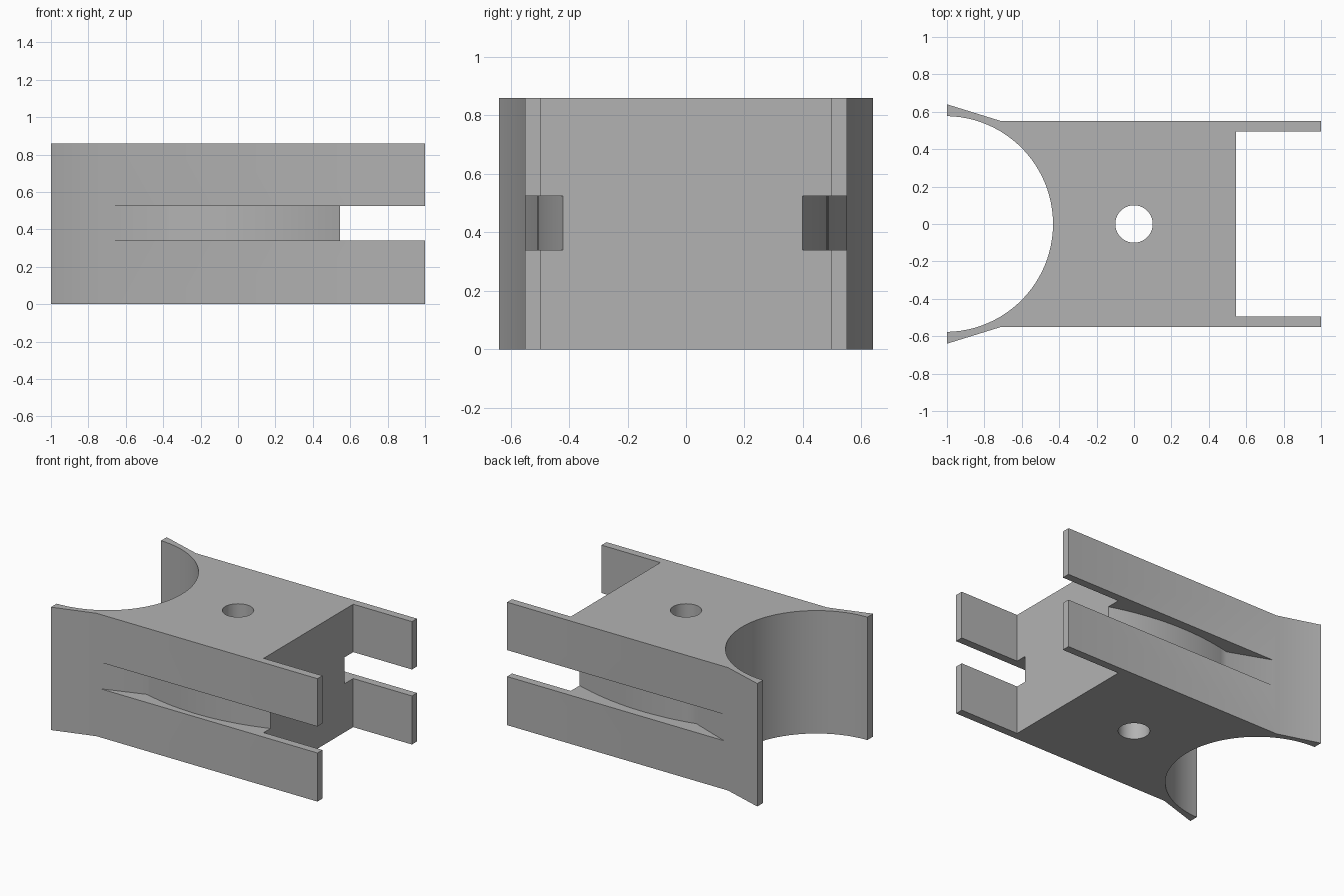
import bpy
import bmesh
from math import cos, sin, pi, radians, acos

if "Cube" in bpy.data.objects:
    bpy.data.objects.remove(bpy.data.objects["Cube"], do_unlink=True)

HEIGHT = 0.86
SLOT_LOW, SLOT_HIGH = 0.34, 0.525
WEB_END = 0.545          # where the solid web stops and the arms begin

grey = bpy.data.materials.new("plain grey")
grey.use_nodes = True
colour = (0.45, 0.45, 0.45, 1)
grey.diffuse_color = colour
grey.node_tree.nodes["Principled BSDF"].inputs["Base Color"].default_value = colour


def prism(name, outline, low, high):
    """Extrude a flat outline between two heights."""
    bm = bmesh.new()
    face = bm.faces.new([bm.verts.new((x, y, low)) for x, y in outline])
    top = bmesh.ops.extrude_face_region(bm, geom=[face])["geom"]
    for v in top:
        if isinstance(v, bmesh.types.BMVert):
            v.co.z = high
    bmesh.ops.recalc_face_normals(bm, faces=bm.faces)
    mesh = bpy.data.meshes.new(name)
    bm.to_mesh(mesh)
    bm.free()
    mesh.materials.append(grey)
    obj = bpy.data.objects.new(name, mesh)
    bpy.context.collection.objects.link(obj)
    return obj


# Body outline: round bay at one end, two flat arms at the other
radius, centre = 0.577, -1.01
start = acos((-1 - centre) / radius)
bay = [(centre + radius * cos(a), radius * sin(a))
       for a in (start * (1 - i / 24) for i in range(49))]
half = [(-1, 0.64), (-0.71, 0.55), (1, 0.55), (1, 0.495), (WEB_END, 0.495)]
mirrored = [(x, -y) for x, y in reversed(half)]
body = prism("clamp_body", half + mirrored + bay[::-1], 0, HEIGHT)


# Side slot: angled lead-in, gently bulging floor, open through the arms
def slot_outline(side, apex_x, apex_y, curve):
    floor = [(-0.39 + (WEB_END + 0.39) * i / 16) for i in range(17)]
    points = [(-0.68, 0.55)]
    points += [(x, apex_y - curve * (x - apex_x) ** 2) for x in floor]
    points += [(1.1, points[-1][1]), (1.1, 0.75), (-0.72, 0.75), (-0.72, 0.563)]
    return [(x, y * side) for x, y in points]


hole = [(0.1 * cos(a), 0.1 * sin(a)) for a in (2 * pi * i / 40 for i in range(40))]
cutters = [
    prism("front_slot_cutter", slot_outline(-1, 0.03, 0.51, 0.34), SLOT_LOW, SLOT_HIGH),
    prism("back_slot_cutter", slot_outline(1, 0.0, 0.487, 0.3), SLOT_LOW, SLOT_HIGH),
    prism("bolt_hole_cutter", hole, -0.1, HEIGHT + 0.1),
]

for cutter in cutters:
    cutter.hide_render = True
    mod = body.modifiers.new(cutter.name, "BOOLEAN")
    mod.operation = "DIFFERENCE"
    mod.solver = "EXACT"
    mod.object = cutter

# Apply the cuts, then drop the cutters
bpy.context.view_layer.objects.active = body
body.select_set(True)
for cutter in cutters:
    bpy.ops.object.modifier_apply(modifier=cutter.name)
    bpy.data.objects.remove(cutter, do_unlink=True)

# Smooth the curved walls, keep the corners crisp
bpy.ops.object.shade_smooth_by_angle(angle=radians(40))
